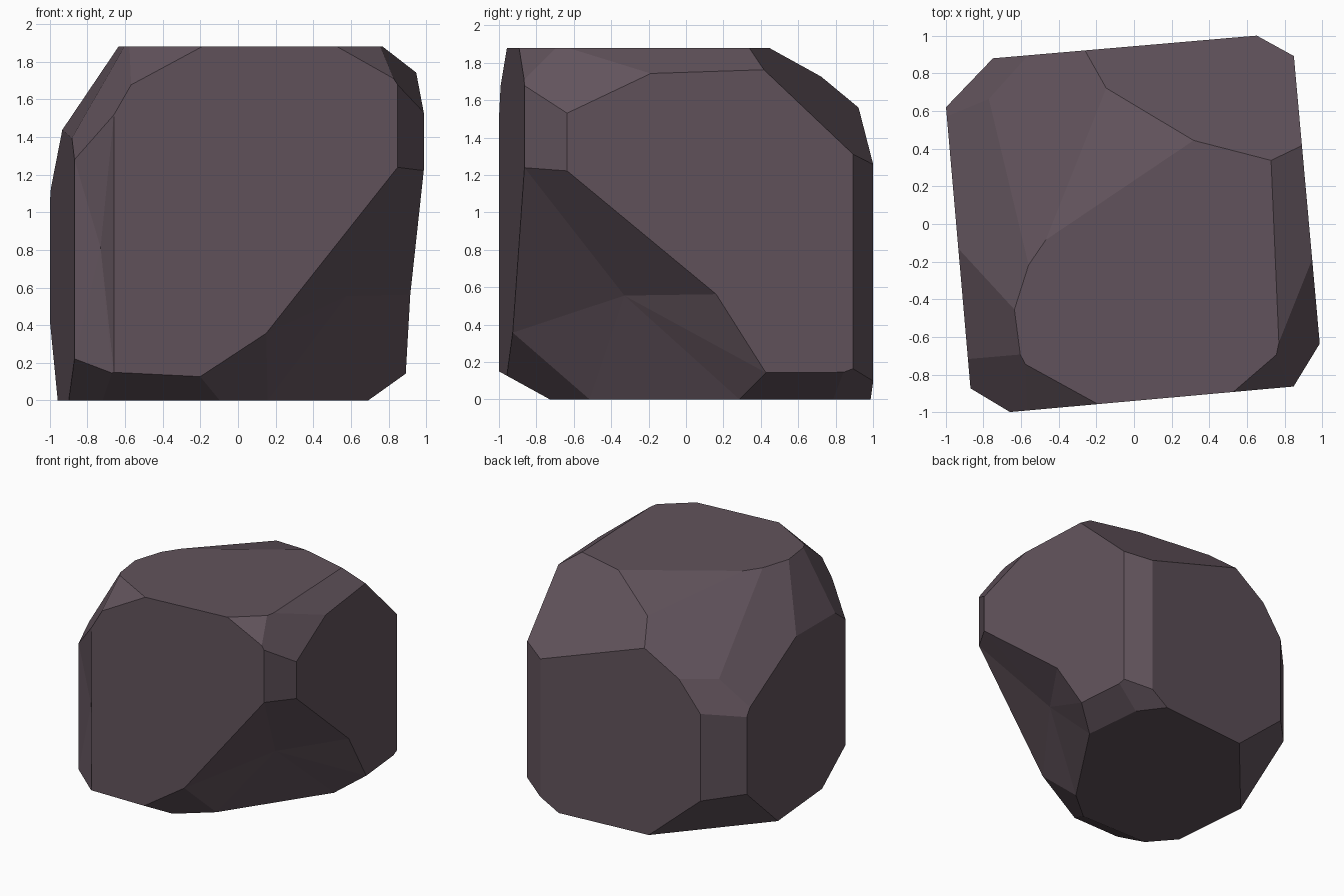
import bpy
import bmesh
from mathutils import Vector

cube = bpy.data.objects.get("Cube")
if cube:
    bpy.data.objects.remove(cube, do_unlink=True)

# One dull mauve stone colour
stone = bpy.data.materials.new("mauve_stone")
stone.use_nodes = True
colour = (0.12, 0.086, 0.106, 1)
stone.diffuse_color = colour
stone.node_tree.nodes["Principled BSDF"].inputs["Base Color"].default_value = colour

# Cutting planes: outward normal and offset, keeping points where n.p < offset
LEFT_SIDE = (1, 0.09, 0)
WORN_CORNER = (-0.6, -1, 0)
HOLLOW = (1.146, -0.763, -0.853)   # large broken corner
SIDES = [
    ((0.09, -1, 0), 0.94),         # front
    ((-0.086, 1, 0), 0.945),       # back
    (LEFT_SIDE, 0.93),
    ((-1, -0.087, 0), 0.945),      # right
]
UPRIGHT_CORNERS = [
    (WORN_CORNER, 1.395),
    ((1, -0.61, 0), 1.375),
    ((0.55, 1, 0), 1.36),
    ((-1, 0.96, 0), 1.595),
]
TOP_CHIPS = [
    ((0.25, 0.97, 1), 2.39),       # back slope
    ((-0.73, 0.5, 1.1), 2.368),    # broad back corner slope
    ((-1.1, 0.35, 1), 2.42),       # breaks around it
    ((-1, 0.8, 0.7), 2.24),
    ((-0.175, 0.26, 1), 1.94),
    ((-1, -0.13, 0.58), 1.785),    # side slope
    ((-1, -0.53, 0.6), 2.1),
    ((-0.55, -1, 1.19), 3.3),      # front corners
    ((0.63, -0.73, 1), 2.864),
    ((1.6, -0.33, 1), 3.32),
    ((0.7, 0.03, 1), 2.4),
]
BOTTOM_CHIPS = [
    ((0, -0.55, -1), 0.4),
    ((-0.8, -0.7, -1), 1.085),
    ((0.8, 0.6, -1.4), 0.985),
    ((1, 0.1, -1.5), 0.72),
    ((-0.7, 0.6, -0.75), 0.76),
    ((0.5, -0.6, -0.68), 0.388),
    (HOLLOW, 0.574),
]


def cut(bm, normal, offset):
    n = Vector(normal)
    point = n * (offset / n.length_squared)
    result = bmesh.ops.bisect_plane(
        bm, geom=bm.verts[:] + bm.edges[:] + bm.faces[:], dist=1e-5,
        plane_co=point, plane_no=n.normalized(), clear_outer=True)
    rim = [e for e in result["geom_cut"] if isinstance(e, bmesh.types.BMEdge)]
    if rim:
        bmesh.ops.holes_fill(bm, edges=rim, sides=0)
    bm.normal_update()


def facing(bm, normal):
    n = Vector(normal).normalized()
    return max(bm.faces, key=lambda f: f.normal.dot(n))


def dish(bm, face, depth):
    inward = -face.normal.copy()
    for v in bmesh.ops.poke(bm, faces=[face])["verts"]:
        v.co += inward * depth


# Boulder carved from a block
bm = bmesh.new()
bmesh.ops.create_cube(bm, size=1)
for v in bm.verts:
    v.co = Vector((v.co.x * 3, v.co.y * 3, (v.co.z + 0.5) * 1.88))
for normal, offset in SIDES + UPRIGHT_CORNERS + TOP_CHIPS + BOTTOM_CHIPS:
    cut(bm, normal, offset)
bmesh.ops.recalc_face_normals(bm, faces=bm.faces[:])

# Notch the long edge of the broken corner, then hollow out the worn faces
broken = facing(bm, HOLLOW)
worn = facing(bm, WORN_CORNER)
side = facing(bm, LEFT_SIDE)
edge = next(e for e in broken.edges if side in e.link_faces)
upper = max(edge.verts, key=lambda v: v.co.z)
notch = bmesh.utils.edge_split(edge, upper, 0.75)[1]
notch.co.z += 0.15
dish(bm, broken, 0.07)
dish(bm, worn, 0.045)

mesh = bpy.data.meshes.new("boulder")
bm.to_mesh(mesh)
bm.free()
mesh.materials.append(stone)
boulder = bpy.data.objects.new("boulder", mesh)
bpy.context.collection.objects.link(boulder)
